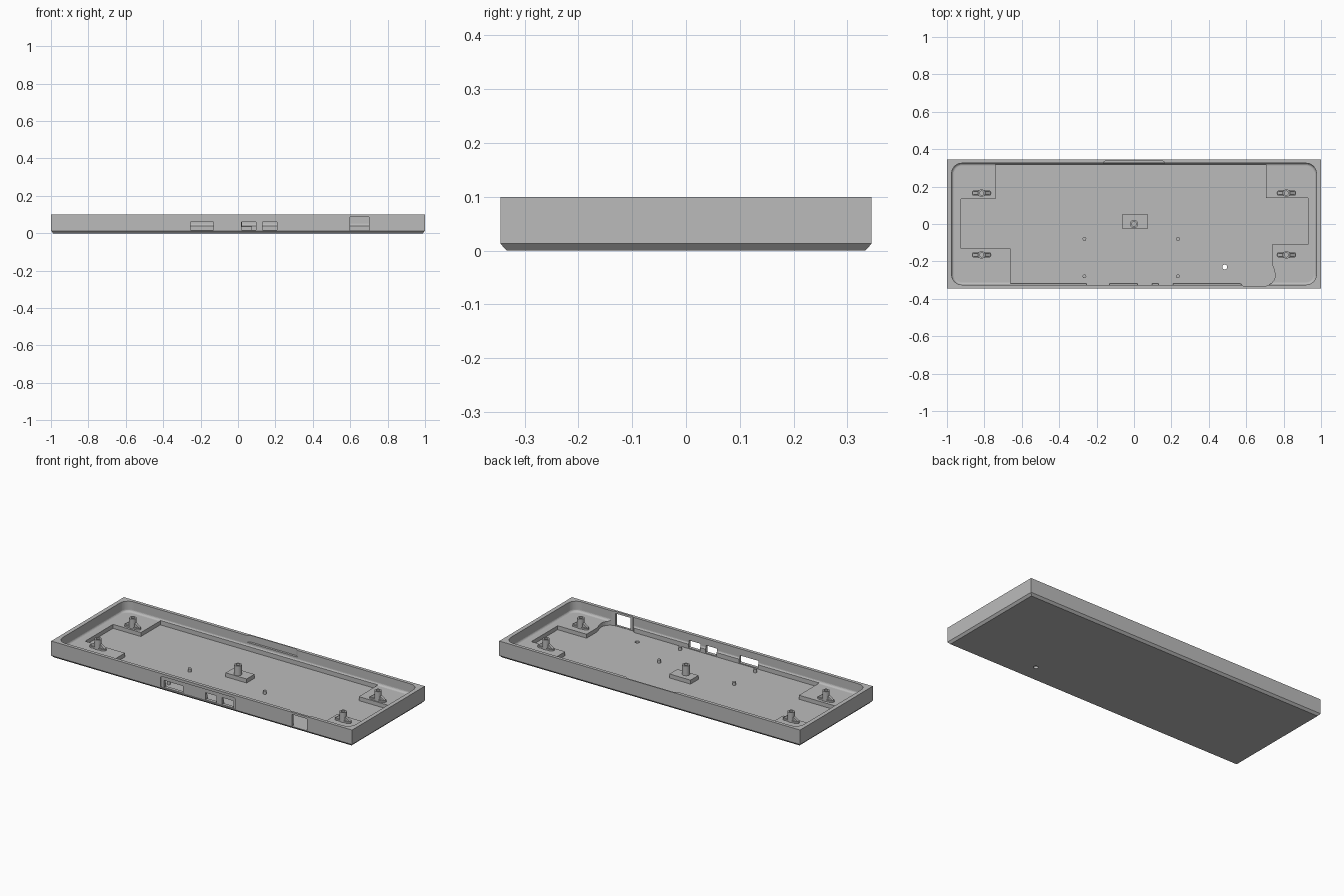
import bpy, bmesh
from math import pi, sin, cos, radians
from mathutils import Vector

if "Cube" in bpy.data.objects:
    bpy.data.objects.remove(bpy.data.objects["Cube"])

FLOOR, LEDGE, TOP = 0.013, 0.037, 0.1

grey = bpy.data.materials.new("case grey")
grey.use_nodes = True
grey.diffuse_color = (0.5, 0.5, 0.5, 1)
grey.node_tree.nodes["Principled BSDF"].inputs["Base Color"].default_value = (0.5, 0.5, 0.5, 1)


def finish(name, bm, smooth=False):
    bmesh.ops.recalc_face_normals(bm, faces=bm.faces)
    mesh = bpy.data.meshes.new(name)
    bm.to_mesh(mesh)
    bm.free()
    mesh.materials.append(grey)
    obj = bpy.data.objects.new(name, mesh)
    bpy.context.collection.objects.link(obj)
    if smooth:
        bpy.ops.object.select_all(action='DESELECT')
        obj.select_set(True)
        bpy.context.view_layer.objects.active = obj
        bpy.ops.object.shade_smooth_by_angle(angle=radians(35))
    return obj


def loft(name, rings, smooth=False):
    """Closed solid through a stack of matching 3D loops."""
    bm = bmesh.new()
    loops = [[bm.verts.new(p) for p in ring] for ring in rings]
    n = len(loops[0])
    for a, b in zip(loops, loops[1:]):
        for i in range(n):
            j = (i + 1) % n
            bm.faces.new((a[i], a[j], b[j], b[i]))
    bm.faces.new(loops[0][::-1])
    bm.faces.new(loops[-1])
    return finish(name, bm, smooth)


def prism(name, outline, z0, z1, smooth=False):
    return loft(name, [[(x, y, z) for x, y in outline] for z in (z0, z1)], smooth)


def box(name, x0, x1, y0, y1, z0, z1):
    return prism(name, [(x0, y0), (x1, y0), (x1, y1), (x0, y1)], z0, z1)


def rounded(hx, hy, r, cx=0, cy=0, steps=10):
    pts = []
    for q, (sx, sy) in enumerate([(1, 1), (-1, 1), (-1, -1), (1, -1)]):
        for i in range(steps + 1):
            a = (q + i / steps) * pi / 2
            pts.append((cx + sx * (hx - r) + r * cos(a), cy + sy * (hy - r) + r * sin(a)))
    return pts


def disc(x, y, r, n=24):
    return [(x + r * cos(2 * pi * i / n), y + r * sin(2 * pi * i / n)) for i in range(n)]


def cut(target, cutter):
    cutter.hide_render = True
    mod = target.modifiers.new("cut", 'BOOLEAN')
    mod.operation, mod.solver, mod.object = 'DIFFERENCE', 'EXACT', cutter
    bpy.ops.object.select_all(action='DESELECT')
    target.select_set(True)
    bpy.context.view_layer.objects.active = target
    bpy.ops.object.modifier_apply(modifier=mod.name)
    bpy.data.objects.remove(cutter)


def lathe(name, profile, x, y, steps=24):
    bm = bmesh.new()
    vs = [bm.verts.new((x + r, y, z)) for r, z in profile]
    es = [bm.edges.new(p) for p in zip(vs, vs[1:])]
    bmesh.ops.spin(bm, geom=vs + es, cent=Vector((x, y, 0)), axis=(0, 0, 1),
                   angle=2 * pi, steps=steps)
    bmesh.ops.remove_doubles(bm, verts=bm.verts, dist=1e-4)
    return finish(name, bm, True)


# Tray with a chamfered underside
def rect(hx, hy, z):
    return [(-hx, -hy, z), (hx, -hy, z), (hx, hy, z), (-hx, hy, z)]


case = loft("case_tray", [rect(0.988, 0.333, 0), rect(1, 0.345, 0.013), rect(1, 0.345, TOP)])

# Main cavity with a filleted lower edge
rings, fillet = [], 0.014
for i in range(7):
    a = i / 6 * pi / 2
    inset, z = fillet * (1 - sin(a)), LEDGE + fillet * (1 - cos(a))
    rings.append([(x, y, z) for x, y in rounded(0.975 - inset, 0.325 - inset, 0.055 - inset)])
rings.append([(x, y, 0.15) for x, y in rounded(0.975, 0.325, 0.055)])
cut(case, loft("cavity_cutter", rings))

# Deeper floor, leaving raised corner ledges
corner = [(0.695 + 0.06 * cos(a * pi / 12), -0.272 + 0.06 * sin(a * pi / 12))
          for a in range(-6, 1)]
floor_outline = [(-0.74, 0.319), (-0.74, 0.135), (-0.925, 0.135), (-0.925, -0.13),
                 (-0.66, -0.13), (-0.66, -0.319), (0.57, -0.319), (0.585, -0.332)]
floor_outline += corner + [(0.75, -0.245), (0.742, -0.225), (0.738, -0.2), (0.738, -0.11),
                           (0.93, -0.11), (0.93, 0.14), (0.705, 0.14), (0.705, 0.319)]
cut(case, prism("floor_cutter", floor_outline, FLOOR, 0.16))

# Shallow dent in the back wall
cut(case, prism("back_dent_cutter", [(-0.172, 0.31), (0.172, 0.31), (0.172, 0.324),
                                     (0.15, 0.338), (-0.15, 0.338), (-0.172, 0.324)], 0.06, 0.17))

# Connector recess and openings through the front wall
panel = rounded(0.25, 0.035, 0.012, -0.025, 0.049)
cut(case, loft("recess_cutter", [[(x, y, z) for x, z in panel] for y in (-0.4, -0.338)]))
for x0, x1, z0, z1 in [(-0.255, -0.13, 0.018, 0.06), (0.02, 0.095, 0.018, 0.06),
                       (0.13, 0.208, 0.018, 0.06), (0.6, 0.7, 0.015, 0.087)]:
    cut(case, box("port_cutter", x0, x1, -0.4, -0.3, z0, z1))

# Small hole through the floor
cut(case, prism("hole_cutter", disc(0.485, -0.23, 0.013), -0.1, 0.1))


# Hollow screw posts
def post(name, x, y, r=0.02):
    lathe(name, [(r, LEDGE - 0.004), (r, 0.095), (r * 0.55, 0.095),
                 (r * 0.55, 0.045), (0, 0.045)], x, y)


box("centre_pad", -0.065, 0.075, -0.025, 0.05, FLOOR - 0.002, LEDGE)
post("centre_post", 0, 0, 0.022)

for sx, side in ((-1, "right"), (1, "left")):
    for sy, end in ((-1, "front"), (1, "back")):
        x, y = sx * 0.815, sy * 0.165
        tag = end + "_" + side
        post(tag + "_post", x, y)
        prism(tag + "_foot", rounded(0.052, 0.016, 0.0155, x, y), LEDGE - 0.002, 0.046, True)
        # Sloped ribs bracing the post on both sides
        for d in (-1, 1):
            tri = [(x + d * 0.017, 0.04), (x + d * 0.048, 0.04),
                   (x + d * 0.048, 0.048), (x + d * 0.017, 0.07)]
            loft(tag + "_rib", [[(px, y + w, pz) for px, pz in tri] for w in (-0.008, 0.008)])

# Locating pegs on the floor
for x in (-0.265, 0.235):
    for y in (-0.08, -0.28):
        prism("board_peg", disc(x, y, 0.01, 16), FLOOR - 0.002, 0.032, True)
